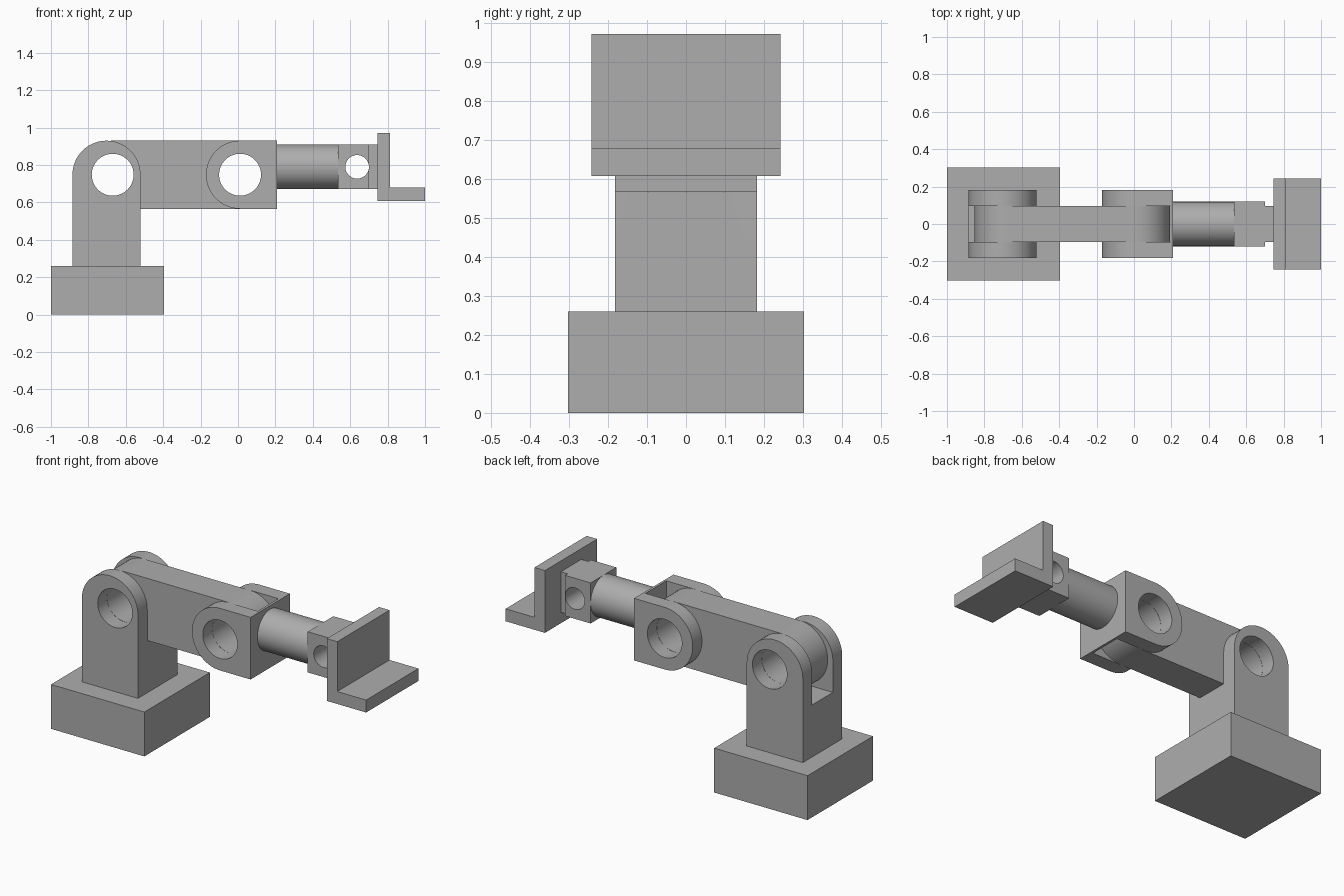
import bpy, bmesh, math

if "Cube" in bpy.data.objects:
    bpy.data.objects.remove(bpy.data.objects["Cube"])

grey = bpy.data.materials.new("plain grey")
grey.diffuse_color = (0.42, 0.42, 0.42, 1)
grey.use_nodes = True
grey.node_tree.nodes["Principled BSDF"].inputs["Base Color"].default_value = grey.diffuse_color


def prism(name, pts, half_width):
    """Extrude an (x, z) outline symmetrically along y."""
    bm = bmesh.new()
    face = bm.faces.new([bm.verts.new((x, -half_width, z)) for x, z in pts])
    ext = bmesh.ops.extrude_face_region(bm, geom=[face])
    for v in ext["geom"]:
        if isinstance(v, bmesh.types.BMVert):
            v.co.y = half_width
    bmesh.ops.recalc_face_normals(bm, faces=bm.faces[:])
    mesh = bpy.data.meshes.new(name)
    bm.to_mesh(mesh)
    bm.free()
    mesh.materials.append(grey)
    ob = bpy.data.objects.new(name, mesh)
    bpy.context.collection.objects.link(ob)
    return ob


def rect(x0, x1, z0, z1):
    return [(x0, z0), (x1, z0), (x1, z1), (x0, z1)]


def arc(cx, cz, r, a0, a1, n=32):
    angles = [math.radians(a0 + (a1 - a0) * i / n) for i in range(n + 1)]
    return [(cx + r * math.cos(a), cz + r * math.sin(a)) for a in angles]


def circle(cx, cz, r):
    return arc(cx, cz, r, 0, 360, 64)[:-1]


def cut(ob, cutters):
    """Subtract the cutters, then remove them."""
    for c in cutters:
        c.hide_render = True
        m = ob.modifiers.new("cut", 'BOOLEAN')
        m.operation, m.solver, m.object = 'DIFFERENCE', 'EXACT', c
    dg = bpy.context.evaluated_depsgraph_get()
    mesh = bpy.data.meshes.new_from_object(ob.evaluated_get(dg))
    ob.modifiers.clear()
    ob.data = mesh
    for c in cutters:
        bpy.data.objects.remove(c)


def hole(x, z, r):
    return prism("hole_cutter", circle(x, z, r), 0.5)


R, Z = 0.182, 0.748            # joint radius and height
SHOULDER, ELBOW = -0.67, 0.011  # joint x positions
PIN = 0.112                    # joint bore radius
SLOT = 0.096                   # half width of fork slots
WZ = 0.79                      # wrist axis height

# base block
prism("base", rect(-1, -0.395, 0, 0.26), 0.303)

# shoulder column, forked at the top
col = prism("shoulder_column",
            [(-0.885, 0.26), (-0.521, 0.26)] + arc(-0.703, Z, R, 0, 180), 0.182)
cut(col, [prism("slot_cutter", rect(-1.2, -0.2, 0.565, 1.2), SLOT),
          hole(SHOULDER, Z, PIN)])

# upper arm link with rounded ends
arm = prism("upper_arm", arc(SHOULDER, Z, R, 90, 270) + arc(ELBOW, Z, R, -90, 90), 0.095)
cut(arm, [hole(SHOULDER, Z, PIN), hole(ELBOW, Z, PIN)])

# elbow fork
fork = prism("elbow_fork",
             arc(ELBOW, Z, R, 90, 270) + [(0.209, Z - R), (0.209, Z + R)], 0.182)
cut(fork, [prism("slot_cutter", rect(-0.4, 0.195, 0.3, 1.2), SLOT),
           hole(ELBOW, Z, PIN)])

# forearm cylinder along x
bm = bmesh.new()
bmesh.ops.create_cone(bm, cap_ends=True, segments=64, radius1=0.119,
                      radius2=0.119, depth=0.535 - 0.209)
mesh = bpy.data.meshes.new("forearm")
bm.to_mesh(mesh)
bm.free()
mesh.materials.append(grey)
forearm = bpy.data.objects.new("forearm", mesh)
forearm.location = (0.372, 0, WZ)
forearm.rotation_euler = (0, math.pi / 2, 0)
bpy.context.collection.objects.link(forearm)

# wrist block with bore, and the narrower tab behind the gripper
wrist = prism("wrist_block", rect(0.535, 0.70, WZ - 0.119, WZ + 0.119), 0.119)
cut(wrist, [hole(0.637, WZ, 0.063)])
prism("wrist_tab", rect(0.70, 0.745, WZ - 0.119, WZ + 0.119), 0.095)

# L-shaped tool plate
prism("tool_plate", [(0.745, 0.607), (1, 0.607), (1, 0.68), (0.813, 0.68),
                     (0.813, 0.972), (0.745, 0.972)], 0.242)

# smooth the round surfaces, keep edges sharp
for ob in bpy.context.collection.objects:
    ob.data.shade_smooth()
    ob.data.set_sharp_from_angle(angle=math.radians(30))
